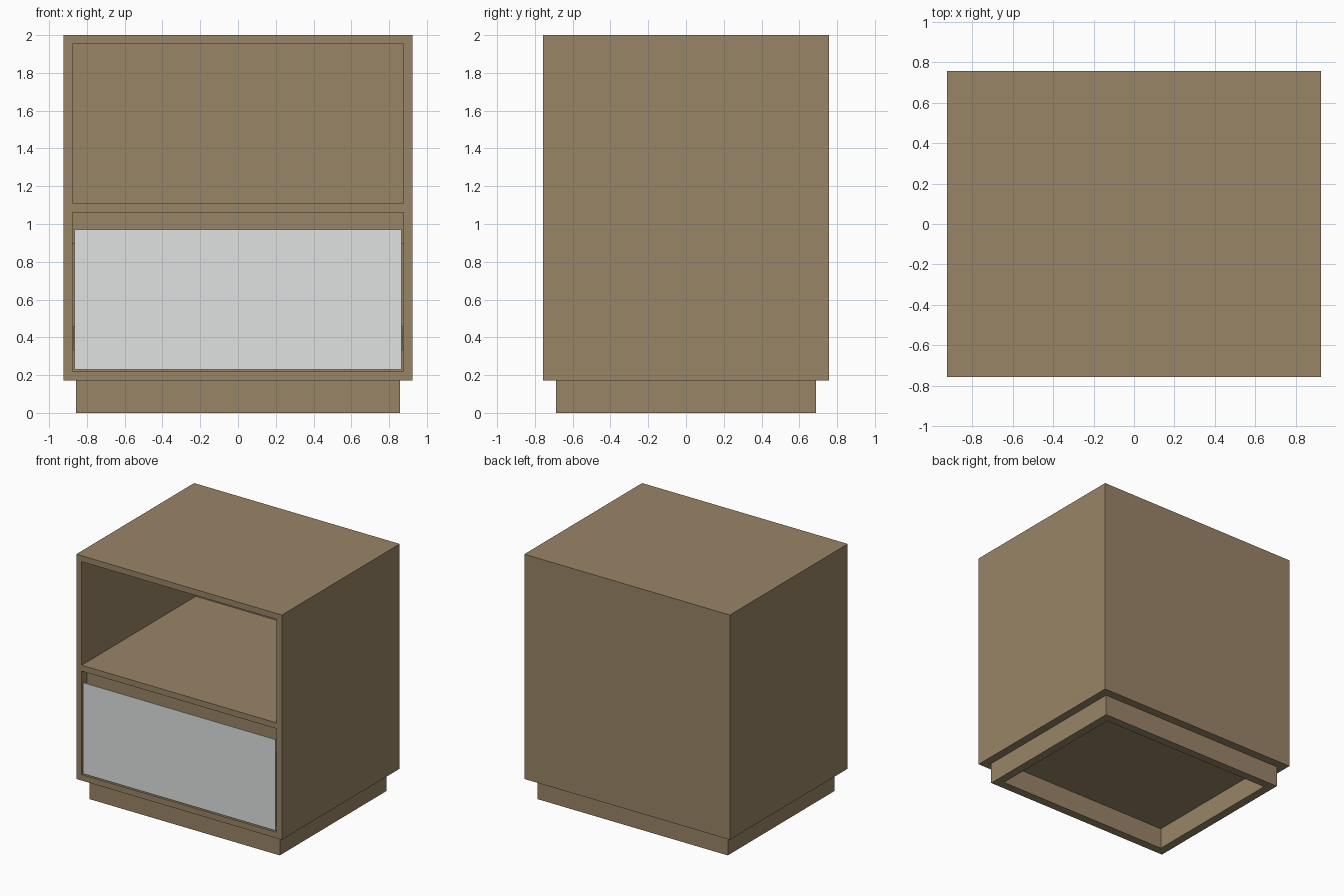
import bpy

if "Cube" in bpy.data.objects:
    bpy.data.objects.remove(bpy.data.objects["Cube"])


def material(name, rgb):
    m = bpy.data.materials.new(name)
    m.diffuse_color = (*rgb, 1.0)
    m.use_nodes = True
    m.node_tree.nodes["Principled BSDF"].inputs["Base Color"].default_value = m.diffuse_color
    return m


BROWN = material("brown wood", (0.318, 0.234, 0.134))
GREY = material("light grey", (0.745, 0.765, 0.755))


def box(name, x, y, z, mat=BROWN):
    """Axis-aligned box from three (min, max) ranges."""
    bpy.ops.mesh.primitive_cube_add(size=1)
    o = bpy.context.object
    o.name = name
    for v in o.data.vertices:
        v.co = [(r[0] + r[1]) / 2 + c * (r[1] - r[0]) for r, c in zip((x, y, z), v.co)]
    o.data.materials.append(mat)
    return o


def cut(target, x, y, z):
    """Cut a box-shaped hole out of the target."""
    cutter = box("cutter", x, y, z)
    cutter.hide_render = True
    mod = target.modifiers.new("cut", 'BOOLEAN')
    mod.operation = 'DIFFERENCE'
    mod.solver = 'EXACT'
    mod.object = cutter
    bpy.context.view_layer.objects.active = target
    bpy.ops.object.modifier_apply(modifier=mod.name)
    bpy.data.objects.remove(cutter, do_unlink=True)


# Cabinet shell with an open compartment above and a drawer bay below
cabinet = box("cabinet", (-0.925, 0.925), (-0.757, 0.757), (0.172, 2.0))
for z in ((1.11, 1.952), (0.22, 1.062)):
    cut(cabinet, (-0.876, 0.876), (-0.9, 0.709), z)

# Recessed hollow plinth
plinth = box("plinth", (-0.857, 0.857), (-0.687, 0.687), (0, 0.172))
cut(plinth, (-0.787, 0.787), (-0.617, 0.617), (-0.1, 0.3))

# Rail behind the finger gap above the drawer
box("front_rail", (-0.876, 0.876), (-0.69, -0.645), (0.895, 1.062))

# Thin drawer front and the open drawer box behind it
box("drawer_front", (-0.866, 0.866), (-0.757, -0.749), (0.231, 0.971), GREY)
drawer = box("drawer_box", (-0.845, 0.845), (-0.749, 0.6), (0.25, 0.85))
cut(drawer, (-0.81, 0.81), (-0.714, 0.565), (0.29, 1.0))

# Drawer runners on both sides
for side, s in (("left", -1), ("right", 1)):
    box(side + "_runner", sorted((s * 0.845, s * 0.872)), (-0.68, 0.6), (0.33, 0.46))
